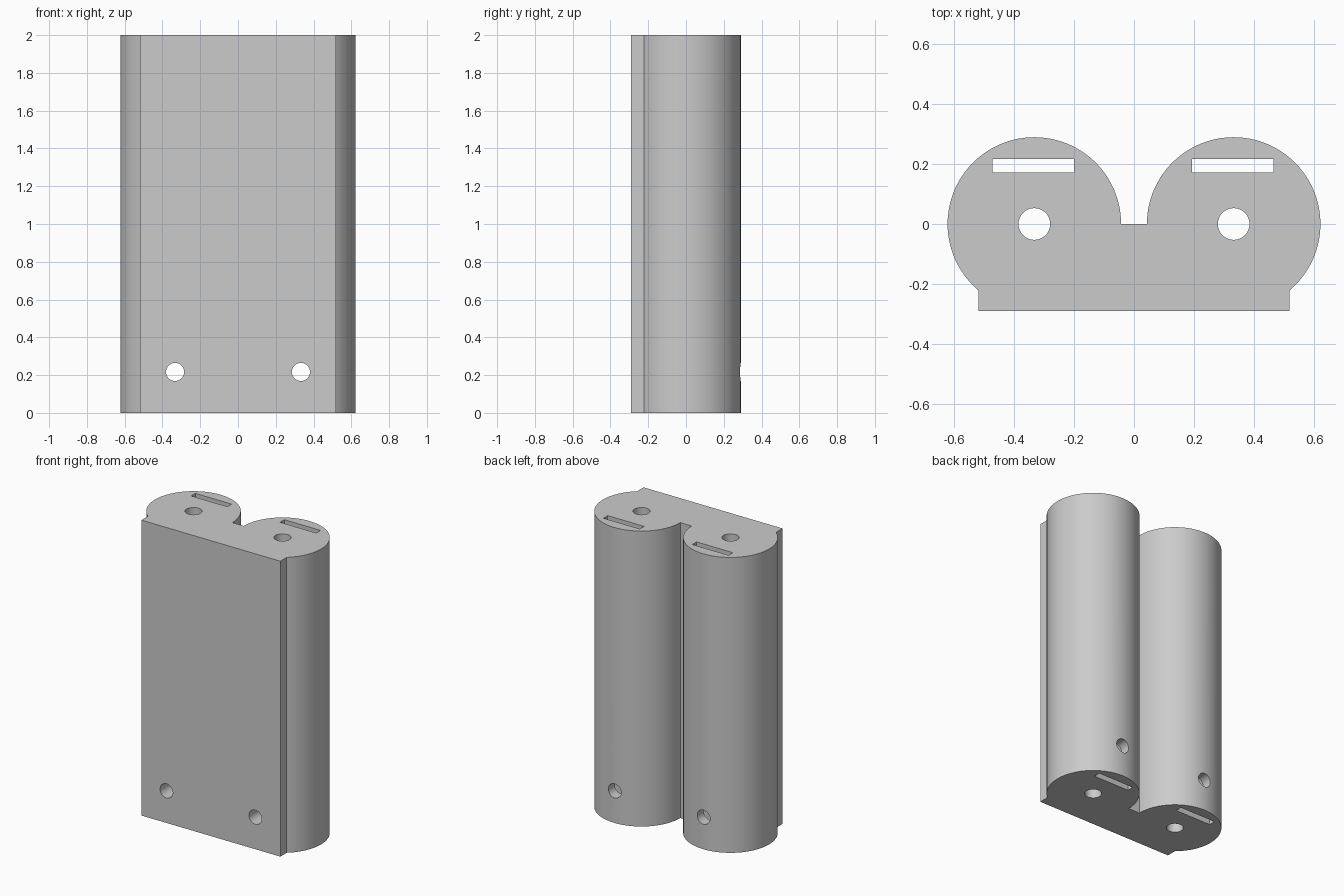
import bpy
import bmesh
from math import radians, sin, cos, pi

if "Cube" in bpy.data.objects:
    bpy.data.objects.remove(bpy.data.objects["Cube"], do_unlink=True)

HEIGHT = 2.0
TUBE_X, TUBE_R = 0.333, 0.29
PLATE_X = 0.52

grey = bpy.data.materials.new("plain grey")
grey.use_nodes = True
color = (0.6, 0.6, 0.6, 1)
grey.diffuse_color = color
grey.node_tree.nodes["Principled BSDF"].inputs["Base Color"].default_value = color


def arc(cx, radius, start, end, steps):
    angles = [radians(start + (end - start) * i / steps) for i in range(steps + 1)]
    return [(cx + radius * cos(a), radius * sin(a)) for a in angles]


def prism(name, outline, z0, z1):
    """Extrude a closed xy outline from z0 to z1."""
    bm = bmesh.new()
    face = bm.faces.new([bm.verts.new((x, y, z0)) for x, y in outline])
    top = bmesh.ops.extrude_face_region(bm, geom=[face])["geom"]
    verts = [v for v in top if isinstance(v, bmesh.types.BMVert)]
    bmesh.ops.translate(bm, verts=verts, vec=(0, 0, z1 - z0))
    bmesh.ops.recalc_face_normals(bm, faces=bm.faces)
    mesh = bpy.data.meshes.new(name)
    bm.to_mesh(mesh)
    bm.free()
    mesh.materials.append(grey)
    obj = bpy.data.objects.new(name, mesh)
    bpy.context.collection.objects.link(obj)
    return obj


def cut(body, cutter):
    """Subtract the cutter from the body and discard it."""
    mod = body.modifiers.new("cut", "BOOLEAN")
    mod.operation = "DIFFERENCE"
    mod.solver = "EXACT"
    mod.object = cutter
    bpy.context.view_layer.objects.active = body
    bpy.ops.object.modifier_apply(modifier=mod.name)
    bpy.data.objects.remove(cutter, do_unlink=True)


# Body: two round columns merged with a flat front plate
outline = [(-PLATE_X, -TUBE_R), (PLATE_X, -TUBE_R)]
outline += arc(TUBE_X, TUBE_R, -49.85, 180, 64)
outline += arc(-TUBE_X, TUBE_R, 0, 229.85, 64)
body = prism("double_column_body", outline, 0, HEIGHT)

for side in (-1, 1):
    x = side * TUBE_X
    # Long central bore
    cut(body, prism("bore_cutter", arc(x, 0.053, 0, 348.75, 31), -0.1, HEIGHT + 0.1))
    # Narrow slot behind the bore
    sx = x - 0.003
    slot = [(sx - 0.136, 0.172), (sx + 0.136, 0.172), (sx + 0.136, 0.218), (sx - 0.136, 0.218)]
    cut(body, prism("slot_cutter", slot, -0.1, HEIGHT + 0.1))
    # Cross hole from front to back near the foot
    hole = prism("cross_hole_cutter", arc(0, 0.048, 0, 348.75, 31), -0.5, 0.5)
    hole.rotation_euler.x = pi / 2
    hole.location = (x, 0, 0.217)
    cut(body, hole)

bpy.ops.object.select_all(action="DESELECT")
body.select_set(True)
bpy.context.view_layer.objects.active = body
bpy.ops.object.shade_smooth_by_angle(angle=radians(30))
